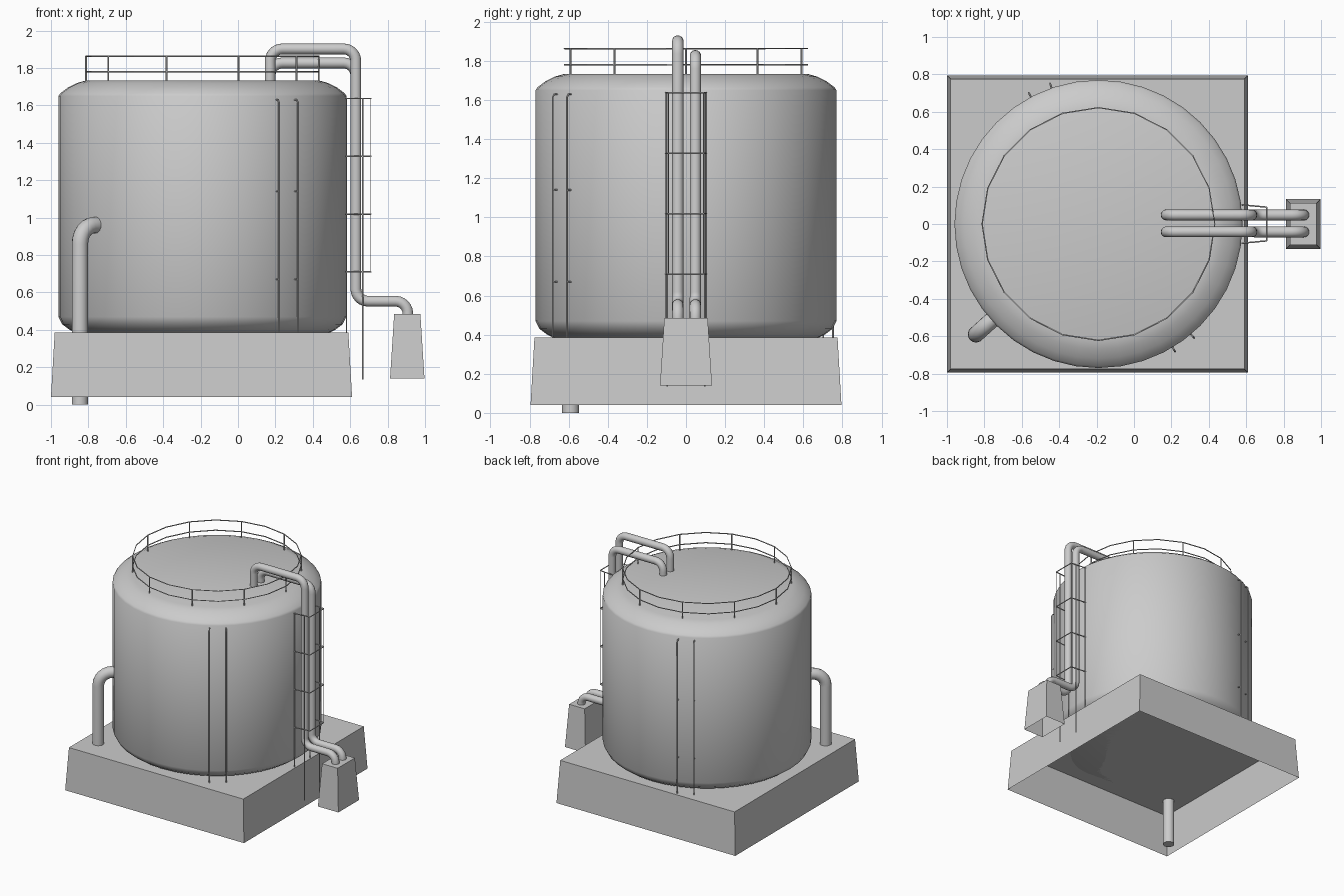
import bpy, bmesh, math
from mathutils import Vector

if "Cube" in bpy.data.objects:
    bpy.data.objects.remove(bpy.data.objects["Cube"])

grey = bpy.data.materials.new("light_grey_steel")
grey.use_nodes = True
colour = (0.6, 0.6, 0.6, 1)
grey.diffuse_color = colour
grey.node_tree.nodes["Principled BSDF"].inputs["Base Color"].default_value = colour

CX = -0.19      # tank axis
TANK_R = 0.77


def finish(name, bm, smooth=None):
    mesh = bpy.data.meshes.new(name)
    bm.to_mesh(mesh)
    bm.free()
    mesh.materials.append(grey)
    obj = bpy.data.objects.new(name, mesh)
    bpy.context.collection.objects.link(obj)
    if smooth:
        bpy.ops.object.select_all(action='DESELECT')
        obj.select_set(True)
        bpy.context.view_layer.objects.active = obj
        bpy.ops.object.shade_smooth_by_angle(angle=math.radians(smooth))
    return obj


def plinth(name, cx, hx, hy, z0, z1, inset):
    """Tapered block, open underneath."""
    bm = bmesh.new()
    rings = []
    for z, d in ((z0, 0), (z1, inset)):
        rings.append([bm.verts.new((cx + sx * (hx - d), sy * (hy - d), z))
                      for sx, sy in ((-1, -1), (1, -1), (1, 1), (-1, 1))])
    for i in range(4):
        j = (i + 1) % 4
        bm.faces.new((rings[0][i], rings[0][j], rings[1][j], rings[1][i]))
    bm.faces.new(rings[1])
    return finish(name, bm)


def lathe(name, profile, segments):
    bm = bmesh.new()
    rings = [[bm.verts.new((CX + r * math.cos(a), r * math.sin(a), z))
              for a in (math.tau * i / segments for i in range(segments))]
             for r, z in profile]
    for low, high in zip(rings, rings[1:]):
        for i in range(segments):
            j = (i + 1) % segments
            bm.faces.new((low[i], low[j], high[j], high[i]))
    bm.faces.new(rings[-1])
    bm.faces.new(rings[0][::-1])
    return finish(name, bm, 35)


def rounded(points, radius, steps=6):
    """Replace the inner corners of a path by arcs."""
    pts = [Vector(p) for p in points]
    out = [pts[0]]
    for a, b, c in zip(pts, pts[1:], pts[2:]):
        u, v = (a - b).normalized(), (c - b).normalized()
        centre = b + (u + v) * radius
        for k in range(steps + 1):
            t = math.pi / 2 * k / steps
            out.append(centre - v * radius * math.cos(t) - u * radius * math.sin(t))
    return out + [pts[-1]]


def sweep(bm, path, r, sides=6, closed=False):
    """Sweep a round section along a path."""
    path = [Vector(p) for p in path]
    n = len(path)
    rings, normal = [], None
    for i, p in enumerate(path):
        before = path[i - 1] if closed or i > 0 else p
        after = path[(i + 1) % n] if closed or i < n - 1 else p
        t = (after - before).normalized()
        if normal is None:
            normal = t.orthogonal()
        normal = (normal - t * normal.dot(t)).normalized()
        side = t.cross(normal)
        rings.append([bm.verts.new(p + r * (normal * math.cos(a) + side * math.sin(a)))
                      for a in (math.tau * k / sides for k in range(sides))])
    pairs = list(zip(rings, rings[1:]))
    if closed:
        pairs.append((rings[-1], rings[0]))
    for a, b in pairs:
        for k in range(sides):
            m = (k + 1) % sides
            bm.faces.new((a[k], a[m], b[m], b[k]))
    if not closed:
        bm.faces.new(rings[0][::-1])
        bm.faces.new(rings[-1])


def pipe(name, points, r, bend):
    bm = bmesh.new()
    sweep(bm, rounded(points, bend), r, 14)
    return finish(name, bm, 40)


def around(angle, r, z):
    return (CX + r * math.cos(angle), r * math.sin(angle), z)


# Concrete blocks
plinth("base_plinth", -0.195, 0.805, 0.795, 0.04, 0.385, 0.02)
plinth("pipe_plinth", 0.905, 0.092, 0.133, 0.14, 0.485, 0.022)

# Tank with rounded shoulder and chamfered foot
lathe("tank", [(0.68, 0.385), (0.71, 0.4), (0.75, 0.43), (TANK_R, 0.47),
               (TANK_R, 1.65), (0.76, 1.665), (0.72, 1.695), (0.67, 1.72),
               (0.625, 1.733)], 40)

# Twin pipes from the roof down to the small block
for name, y, top in (("tall_pipe", -0.042, 1.902), ("short_pipe", 0.048, 1.827)):
    pipe(name, [(0.172, y, 1.7), (0.172, y, top), (0.63, y, top),
                (0.63, y, 0.553), (0.908, y, 0.553), (0.908, y, 0.46)], 0.029, 0.065)

# Drain pipe bending into the tank wall
px, py = -0.845, -0.59
angle = math.atan2(py, px - CX)
pipe("drain_pipe", [(px, py, 0), (px, py, 0.96), around(angle, 0.72, 0.96)], 0.044, 0.1)

# Roof railing
bm = bmesh.new()
for z in (1.78, 1.863):
    sweep(bm, [around(math.tau * i / 20, 0.622, z) for i in range(20)], 0.004, 4, True)
for i in range(10):
    a = math.tau * i / 10
    sweep(bm, [around(a, 0.622, 1.72), around(a, 0.622, 1.863)], 0.005)
finish("roof_railing", bm)

# Pairs of wall conduits with brackets
for name, middle in (("front_conduits", -54.5), ("back_conduits", 113.5)):
    bm = bmesh.new()
    for offset in (-4.5, 4.5):
        a = math.radians(middle + offset)
        sweep(bm, [around(a, 0.795, 0.385), around(a, 0.795, 1.615),
                   around(a, 0.785, 1.63), around(a, 0.76, 1.63)], 0.005)
        for z in (0.67, 1.14):
            sweep(bm, [around(a, 0.76, z), around(a, 0.798, z)], 0.004)
    finish(name, bm)

# Cage around the twin pipes
bm = bmesh.new()
for s in (-1, 1):
    for x, y, low, r in ((0.58, 0.1, 0.385, 0.004), (0.667, 0.095, 0.135, 0.004),
                         (0.71, 0.09, 0.71, 0.0025)):
        sweep(bm, [(x, s * y, low), (x, s * y, 1.637)], r)
for i in range(4):
    z = 0.71 + 0.309 * i
    for a, b in (((0.575, -0.103), (0.71, -0.09)), ((0.71, -0.09), (0.71, 0.09)),
                 ((0.71, 0.09), (0.575, 0.103))):
        sweep(bm, [(*a, z), (*b, z)], 0.004)
finish("pipe_cage", bm)
